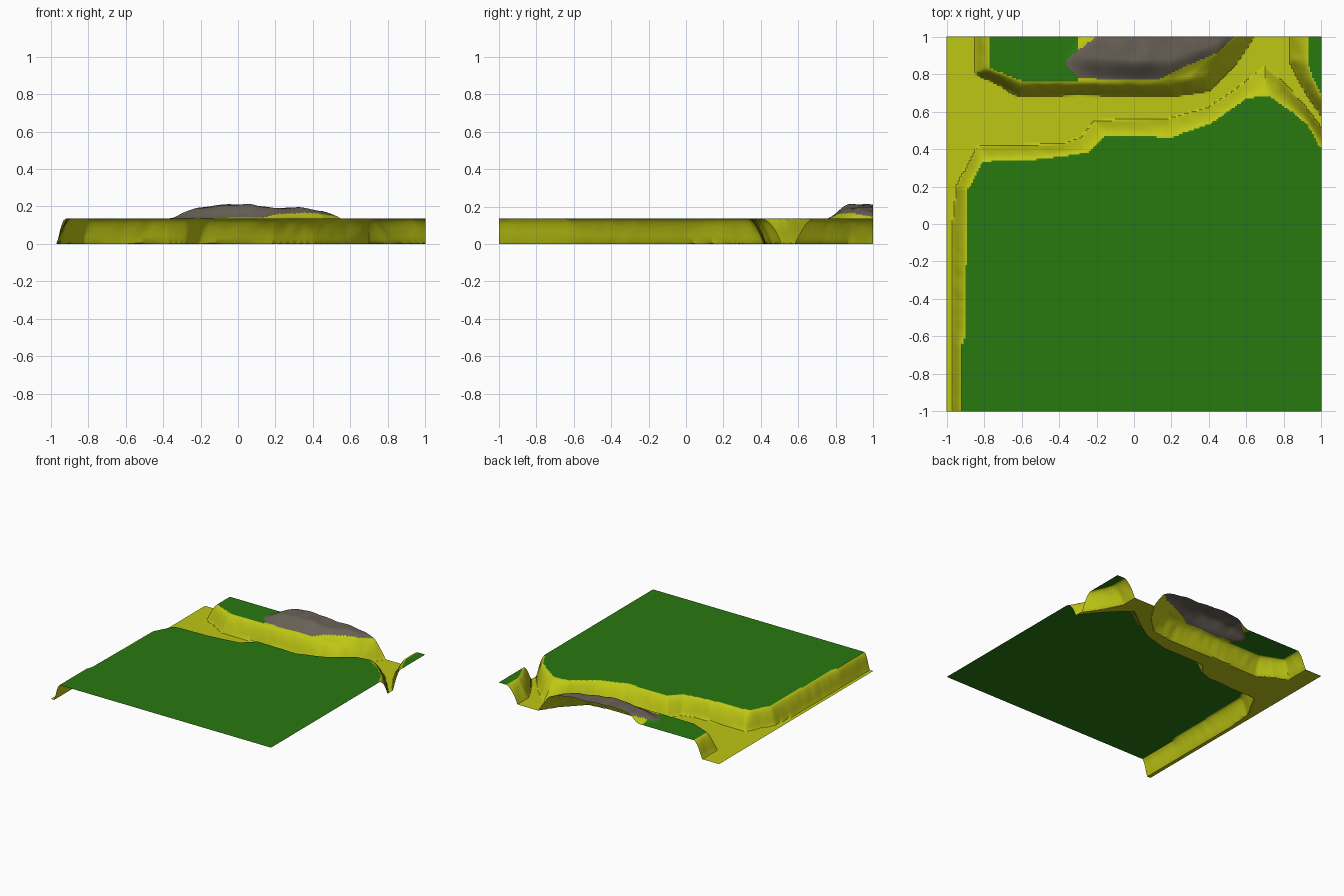
import bpy, bmesh, math
from mathutils import Vector, noise

if "Cube" in bpy.data.objects:
    bpy.data.objects.remove(bpy.data.objects["Cube"])

N = 200          # grid cells per side
TOP = 0.135      # plateau height

# Each plateau: foot line of the bank, rim line of the bank, corners closing the area outside the map
MEADOW = dict(
    toe=[(-.965, -1.2), (-.965, 0), (-.945, .2), (-.83, .415), (-.38, .425), (-.28, .46), (-.21, .55), (.18, .56),
         (.40, .62), (.55, .72), (.70, .84), (.80, .75), (.90, .64), (1, .51), (1.2, .25)],
    rim=[(-.92, -1.2), (-.92, -.65), (-.90, -.6), (-.895, -.25), (-.89, .18), (-.81, .33), (-.5, .345), (-.25, .38),
         (-.15, .47), (.2, .46), (.4, .53), (.6, .67), (.72, .68), (.84, .6), (.93, .53), (1, .40), (1.2, .1)],
    close=[(1.2, -1.2)])
BACK = dict(
    toe=[(-.845, 1.2), (-.845, .80), (-.73, .75), (-.62, .68), (-.3, .69), (.2, .68), (.40, .71), (.54, .85),
         (.64, 1), (.7, 1.2)],
    rim=[(-.77, 1.2), (-.77, .83), (-.6, .765), (-.3, .76), (.1, .76), (.3, .79), (.45, .92), (.53, 1), (.6, 1.2)],
    close=[])
CORNER = dict(
    toe=[(.83, 1.2), (.83, .87), (.90, .73), (1, .58), (1.2, .3)],
    rim=[(.93, 1.2), (.93, .86), (.96, .77), (1, .68), (1.2, .4)],
    close=[(1.2, 1.2)])
ROCK = [(-.2, 1.2), (-.2, 1), (-.36, .88), (-.36, .84), (-.3, .78), (0, .765), (.13, .77), (.25, .83), (.46, .92),
        (.53, 1), (.53, 1.2)]
RIDGE = [(-.44, 0), (-.35, .01), (-.22, .058), (-.05, .075), (.08, .071), (.2, .056), (.33, .058), (.45, .04), (.58, 0)]
FRONT = [(-.4, .84), (-.3, .77), (0, .745), (.2, .75), (.45, .84), (.6, .97)]


def inside(x, y, poly):
    hit = False
    for (ax, ay), (bx, by) in zip(poly, poly[1:] + poly[:1]):
        if (ay > y) != (by > y) and x < (bx - ax) * (y - ay) / (by - ay) + ax:
            hit = not hit
    return hit


def dist(x, y, line):
    best = 9.0
    for (ax, ay), (bx, by) in zip(line, line[1:]):
        dx, dy = bx - ax, by - ay
        t = max(0, min(1, ((x - ax) * dx + (y - ay) * dy) / (dx * dx + dy * dy)))
        best = min(best, math.hypot(x - ax - t * dx, y - ay - t * dy))
    return best


def lerp(x, pts):
    if x <= pts[0][0]:
        return pts[0][1]
    for (ax, ay), (bx, by) in zip(pts, pts[1:]):
        if x <= bx:
            return ay + (by - ay) * (x - ax) / (bx - ax)
    return pts[-1][1]


def smooth(t):
    t = max(0, min(1, t))
    return t * t * (3 - 2 * t)


def bank(x, y, p):
    """0 on the valley floor, 1 on the plateau, convex bank between."""
    if inside(x, y, p['rim'] + p['close']):
        return 1.0
    if not inside(x, y, p['toe'] + p['close']):
        return 0.0
    a, b = dist(x, y, p['toe']), dist(x, y, p['rim'])
    t = a / (a + b + 1e-6)
    t += .22 * t * (1 - t) * noise.noise(Vector((x * 16, y * 16, 0)))
    return 1 - (1 - t) ** 1.7


def hill(x, y):
    rise = smooth((y - lerp(x, FRONT)) / .13)
    back = smooth((.93 + (x + .36) * .9 - y) / .1)
    return lerp(x, RIDGE) * rise * back * (1 + .12 * noise.noise(Vector((x * 9, y * 9, 3))))


def height(x, y):
    b = bank(x, y, BACK)
    h = max(bank(x, y, MEADOW), b, bank(x, y, CORNER)) * TOP
    return h + (hill(x, y) * b if b > 0 else 0)


def paint(x, y, low):
    if y > .7 and inside(x, y, ROCK):
        return 2
    if y > .7 and -.3 < x < .7:
        return 1
    return 0 if low > TOP * .985 else 1


# Ground sheet
bm = bmesh.new()
bmesh.ops.create_grid(bm, x_segments=N, y_segments=N, size=1)
for v in bm.verts:
    v.co.z = height(v.co.x, v.co.y)
for f in bm.faces:
    c = f.calc_center_median()
    f.material_index = paint(c.x, c.y, min(v.co.z for v in f.verts))
mesh = bpy.data.meshes.new("terrain")
bm.to_mesh(mesh)
bm.free()

# Grass, sand and rock colours
for name, col in (("grass", (.022, .19, .005, 1)), ("sand", (.52, .57, .007, 1)), ("rock", (.14, .12, .095, 1))):
    m = bpy.data.materials.new(name)
    m.diffuse_color = col
    m.use_nodes = True
    m.node_tree.nodes["Principled BSDF"].inputs["Base Color"].default_value = m.diffuse_color
    mesh.materials.append(m)

terrain = bpy.data.objects.new("terrain", mesh)
bpy.context.collection.objects.link(terrain)
bpy.context.view_layer.objects.active = terrain
terrain.select_set(True)
bpy.ops.object.shade_smooth_by_angle(angle=math.radians(35))
